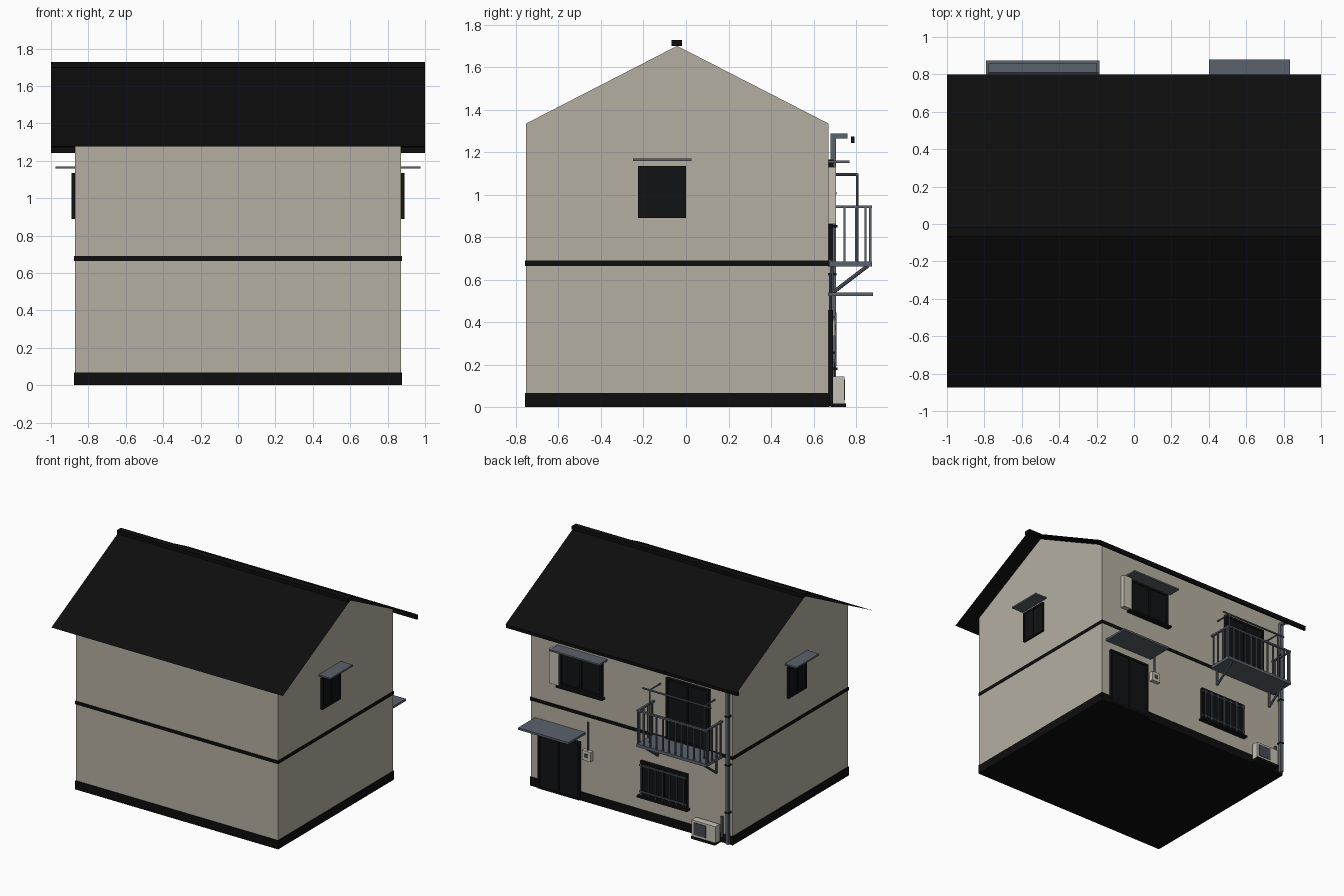
import bpy, bmesh, math
from mathutils import Vector

if "Cube" in bpy.data.objects:
    bpy.data.objects.remove(bpy.data.objects["Cube"])


def material(name, r, g, b):
    m = bpy.data.materials.new(name)
    m.diffuse_color = (r, g, b, 1)
    m.use_nodes = True
    m.node_tree.nodes["Principled BSDF"].inputs["Base Color"].default_value = m.diffuse_color
    return m


WALL = material("beige_plaster", .46, .43, .355)
BLACK = material("black_roofing", .004, .004, .0045)
FRAME = material("dark_frame", .006, .006, .006)
GLASS = material("dark_glass", .005, .006, .007)
METAL = material("grey_metal", .105, .122, .15)
CREAM = material("cream_casing", .56, .53, .46)
GRILLE = material("fan_grille", .06, .068, .085)


def finish(name, bm, mat):
    bmesh.ops.recalc_face_normals(bm, faces=bm.faces)
    me = bpy.data.meshes.new(name)
    bm.to_mesh(me)
    bm.free()
    me.materials.append(mat)
    ob = bpy.data.objects.new(name, me)
    bpy.context.collection.objects.link(ob)
    return ob


def boxes(name, mat, *ranges):
    """Boxes given as (x0, x1, y0, y1, z0, z1), joined in one object."""
    bm = bmesh.new()
    for x0, x1, y0, y1, z0, z1 in ranges:
        vs = bmesh.ops.create_cube(bm, size=1)["verts"]
        for v in vs:
            v.co = ((x0 + x1) / 2 + v.co.x * (x1 - x0),
                    (y0 + y1) / 2 + v.co.y * (y1 - y0),
                    (z0 + z1) / 2 + v.co.z * (z1 - z0))
    return finish(name, bm, mat)


def rods(name, mat, radius, *paths, sides=8):
    """Straight round rods along each pair of path points."""
    bm = bmesh.new()
    for path in paths:
        for a, b in zip(path, path[1:]):
            a, b = Vector(a), Vector(b)
            d = b - a
            vs = bmesh.ops.create_cone(bm, cap_ends=True, segments=sides, radius1=radius,
                                       radius2=radius, depth=d.length)["verts"]
            q = d.to_track_quat('Z', 'Y')
            for v in vs:
                v.co = q @ v.co + (a + b) / 2
    return finish(name, bm, mat)


def extrude_x(name, mat, profile, x0, x1, closed=True):
    """Sweep a (y, z) profile along x."""
    bm = bmesh.new()
    a = [bm.verts.new((x0, y, z)) for y, z in profile]
    b = [bm.verts.new((x1, y, z)) for y, z in profile]
    n = len(profile)
    for i in range(n if closed else n - 1):
        j = (i + 1) % n
        bm.faces.new((a[i], a[j], b[j], b[i]))
    if closed:
        bm.faces.new(a)
        bm.faces.new(b)
    return finish(name, bm, mat)


HX, YF, YB, YR = .872, -.752, .67, -.042   # wall half width, front, back, ridge line
SLOPE = .515

# Main body with gables, plinth and storey band
extrude_x("house_walls", WALL, [(YF, .002), (YB, .002), (YB, 1.335), (YR, 1.70), (YF, 1.335)], -HX, HX)
boxes("plinth", BLACK, (-HX - .005, HX + .005, YF - .005, YB + .005, 0, .068))
boxes("storey_band", BLACK, (-HX - .005, HX + .005, YF - .005, YB + .005, .665, .69))

# Thin sheet roof, ridge cap and rear gutter
extrude_x("roof", BLACK, [(-.875, 1.705 - SLOPE * .833), (YR, 1.705), (.80, 1.705 - SLOPE * .842)],
          -1, 1, closed=False)
boxes("ridge_cap", BLACK, (-1, 1, -.068, -.018, 1.70, 1.728))
boxes("rear_gutter", BLACK, (-1, 1, .777, .792, 1.242, 1.274))

# Downpipe at the rear corner
boxes("downpipe", METAL, (-.858, -.833, .68, .705, .01, 1.285),
      (-.858, -.833, .68, .76, 1.265, 1.288))
boxes("downpipe_clips", FRAME, *[(-.862, -.829, YB, .707, z, z + .012) for z in (.25, .62, 1.0)])


def rear_window(name, x0, x1, z0, z1, depth=.022, leaves=2):
    """Framed sliding window or door on the rear wall."""
    y, t = YB, .016
    fr = [(x0, x0 + t, y, y + depth, z0, z1), (x1 - t, x1, y, y + depth, z0, z1),
          (x0, x1, y, y + depth, z1 - t, z1), (x0, x1, y, y + depth, z0, z0 + t)]
    for i in range(1, leaves):
        xm = x0 + (x1 - x0) * i / leaves
        fr.append((xm - t / 2, xm + t / 2, y, y + depth, z0, z1))
    boxes(name + "_frame", FRAME, *fr)
    boxes(name + "_glass", GLASS, (x0 + t / 2, x1 - t / 2, y - .005, y + depth - .008, z0 + t / 2, z1 - t / 2))


# Side windows with canopies, same on both gables
for s, side in ((1, "right"), (-1, "left")):
    boxes(side + "_window", GLASS, (s * HX, s * .884, -.215, -.01, .90, 1.125))
    boxes(side + "_window_frame", FRAME,
          (s * HX, s * .89, -.225, -.21, .89, 1.135), (s * HX, s * .89, -.015, 0, .89, 1.135),
          (s * HX, s * .89, -.225, 0, .89, .905), (s * HX, s * .89, -.225, 0, 1.12, 1.135),
          (s * HX, s * .89, -.118, -.107, .89, 1.135))
    boxes(side + "_window_canopy", METAL, (s * HX, s * .975, -.25, .025, 1.158, 1.17))

# Entrance door and canopy
rear_window("entrance_door", .44, .80, .005, .457)
boxes("entrance_canopy", METAL, (.40, .835, YB, .88, .524, .54))

# Meter box with conduit
boxes("meter_box", CREAM, (.335, .41, YB, .70, .335, .41))
boxes("meter_dial", GRILLE, (.355, .39, .70, .703, .36, .39))
rods("meter_conduit", METAL, .007, ((.372, .68, .41), (.372, .68, .63)))

# Upper rear window with shutter box, sill and canopy
rear_window("upper_window", .245, .61, .86, 1.13)
boxes("upper_window_sill", FRAME, (.23, .63, YB, .712, .845, .858))
boxes("shutter_box", CREAM, (.61, .69, YB, .705, .862, 1.13))
boxes("upper_window_canopy", METAL, (.21, .64, YB, .77, 1.148, 1.16))

# Lower rear window with sill and security bars
rear_window("lower_window", -.49, -.085, .188, .455)
boxes("lower_window_sill", FRAME, (-.505, -.07, YB, .712, .175, .188))
boxes("window_bars", METAL,
      *[(x - .005, x + .005, .70, .708, .195, .445) for x in (-.47 + .0608 * i for i in range(7))],
      *[(-.49, -.085, .692, .702, z, z + .01) for z in (.215, .42)])

# Balcony door
rear_window("balcony_door", -.68, -.31, .69, 1.165, depth=.025)

# Balcony floor, railing and braces
BX0, BX1, BY = -.79, -.185, .875
boxes("balcony_floor", METAL, (BX0, BX1, YB, BY, .662, .685))
boxes("balcony_top_rail", METAL, (BX0, BX1, BY - .016, BY, .937, .95),
      (BX0, BX0 + .016, YB, BY, .937, .95), (BX1 - .016, BX1, YB, BY, .937, .95))
posts = [(BX0 + .006 + i * (BX1 - BX0 - .012) / 11, BY - .008) for i in range(12)]
posts += [(x, y) for x in (BX0 + .006, BX1 - .006) for y in (.695, .745, .80, .845)]
boxes("balcony_balusters", METAL,
      *[(x - .005, x + .005, y - .005, y + .005, .68, .94) for x, y in posts])
rods("balcony_braces", METAL, .009,
     *[((x, .685, .665), (x, .685, .535), (x, .855, .665)) for x in (-.74, -.235)])

# Laundry pole with stands and wall arms
ends = (-.72, -.25)
rods("laundry_stands", METAL, .006,
     *[((x, .805, .68), (x, .805, 1.095), (x, YB, 1.095)) for x in ends])
rods("laundry_pole", METAL, .007, ((-.78, .805, 1.095), (-.19, .805, 1.095)))

# Outdoor air conditioner unit with grille, feet and hose
boxes("air_unit", CREAM, (-.775, -.57, .69, .745, .018, .145))
boxes("air_unit_grille", GRILLE, (-.695, -.59, .745, .749, .035, .13))
boxes("air_unit_feet", FRAME, (-.775, -.57, .68, .752, 0, .018))
rods("air_unit_hose", METAL, .011, ((-.795, .69, .05), (-.795, .69, .21)))
